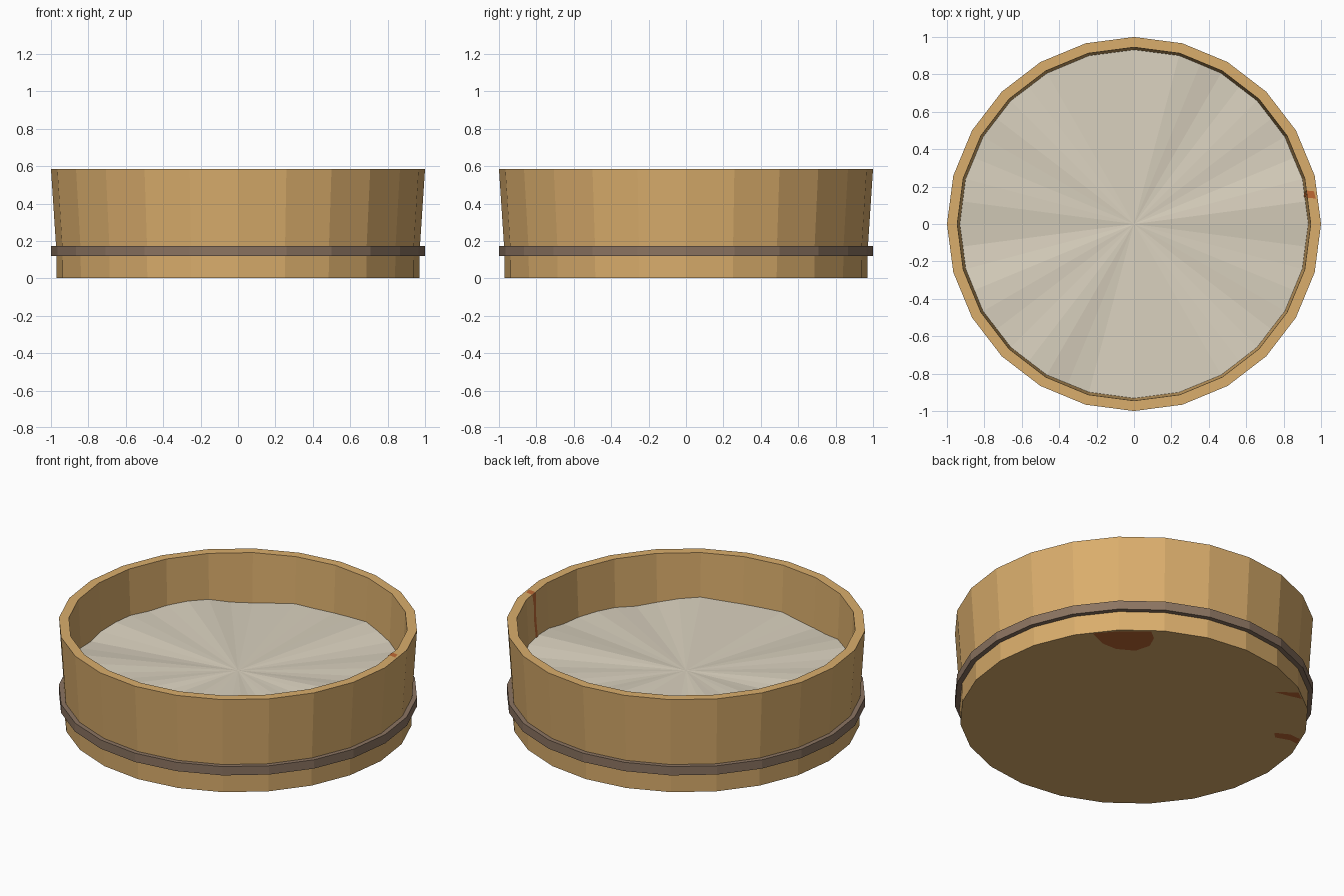
import bpy, bmesh, math
from mathutils import Vector

if "Cube" in bpy.data.objects:
    bpy.data.objects.remove(bpy.data.objects["Cube"])

N = 24
STEP = 2 * math.pi / N


def material(name, rgb):
    m = bpy.data.materials.new(name)
    m.diffuse_color = (*rgb, 1)
    m.use_nodes = True
    m.node_tree.nodes["Principled BSDF"].inputs["Base Color"].default_value = m.diffuse_color
    return m


wood = material("pale_wood", (0.70, 0.42, 0.15))
band_mat = material("dark_band", (0.26, 0.175, 0.12))
milk = material("pale_liquid", (0.70, 0.64, 0.52))
rust = material("red_brown_stain", (0.52, 0.14, 0.034))


def finish(name, bm, mat):
    me = bpy.data.meshes.new(name)
    bm.to_mesh(me)
    bm.free()
    me.materials.append(mat)
    ob = bpy.data.objects.new(name, me)
    bpy.context.collection.objects.link(ob)
    return ob


def polar(r, a, z):
    return Vector((r * math.cos(a), r * math.sin(a), z))


def on_side(r, a, z):
    """Point on the flat side of a 24-sided ring at any angle."""
    mid = (math.floor(a / STEP) + 0.5) * STEP
    return polar(r * math.cos(STEP / 2) / math.cos(a - mid), a, z)


def lathe(name, profile, mat, closed):
    bm = bmesh.new()
    rings = [[bm.verts.new(polar(r, i * STEP, z)) for i in range(N)] for r, z in profile]
    pairs = list(zip(rings, rings[1:]))
    if closed:
        pairs.append((rings[-1], rings[0]))
    else:
        bm.faces.new(rings[0])
        bm.faces.new(rings[-1])
    for lo, hi in pairs:
        for i in range(N):
            j = (i + 1) % N
            bm.faces.new((lo[i], lo[j], hi[j], hi[i]))
    bmesh.ops.recalc_face_normals(bm, faces=bm.faces)
    return finish(name, bm, mat)


def plate(name, polys, facing, mat):
    """Thin stain faces turned towards a given direction."""
    bm = bmesh.new()
    for pts in polys:
        f = bm.faces.new([bm.verts.new(p) for p in pts])
        f.normal_update()
        if f.normal.dot(facing) < 0:
            f.normal_flip()
    return finish(name, bm, mat)


# Tub with flared wall, thick rim and floor
lathe("tub", [(0.97, 0.003), (0.972, 0.16), (1.0, 0.585), (0.945, 0.585), (0.92, 0.06)], wood, False)

# Hoop around the lower wall
lathe("hoop", [(0.96, 0.12), (1.0, 0.12), (1.0, 0.174), (0.96, 0.174)], band_mat, True)

# Liquid with a slightly uneven edge
bm = bmesh.new()
centre = bm.verts.new((0, 0, 0.30))
edge = []
for i in range(2 * N):
    a = i * STEP / 2
    z = 0.30 + 0.011 * math.sin(5 * a + 1) + 0.009 * math.sin(11 * a)
    edge.append(bm.verts.new(on_side(0.932, a + 1e-6, z)))
for i in range(2 * N):
    bm.faces.new((centre, edge[i], edge[(i + 1) % (2 * N)]))
finish("liquid", bm, milk)

# Stain across the rim
rad = math.radians
plate("rim_stain", [[on_side(r, rad(d), 0.588) for r, d in
                     ((0.945, 8.6), (0.99, 8.0), (0.985, 10.3), (0.945, 11.0))]],
      Vector((0, 0, 1)), rust)


# Stain running down the inside of the wall
def inside(d, z):
    return on_side(0.917 + 0.025 * (z - 0.06) / 0.525, rad(d), z)


plate("wall_stain", [[inside(8.5, 0.585), inside(11.0, 0.585), inside(10.2, 0.5),
                      inside(10.6, 0.42), inside(9.8, 0.29), inside(8.4, 0.29),
                      inside(9.0, 0.42), inside(9.0, 0.5)]],
      Vector((-1, 0, 0)), rust)

# Stains under the floor
A = rad(35)
toward = Vector((math.cos(A), math.sin(A), 0))
across = Vector((-math.sin(A), math.cos(A), 0))
stains = [
    [(0.02, 0.96), (0.045, 0.836), (0.10, 0.76), (0.20, 0.713), (0.29, 0.745), (0.335, 0.82), (0.34, 0.895), (0.17, 0.945)],
    [(0.83, 0.067), (0.955, 0.03), (0.955, -0.045), (0.89, 0.01)],
    [(0.71, -0.37), (0.79, -0.41), (0.83, -0.475), (0.80, -0.52), (0.77, -0.47), (0.70, -0.42)],
]
plate("floor_stains", [[across * x + toward * y for x, y in s] for s in stains],
      Vector((0, 0, -1)), rust)
